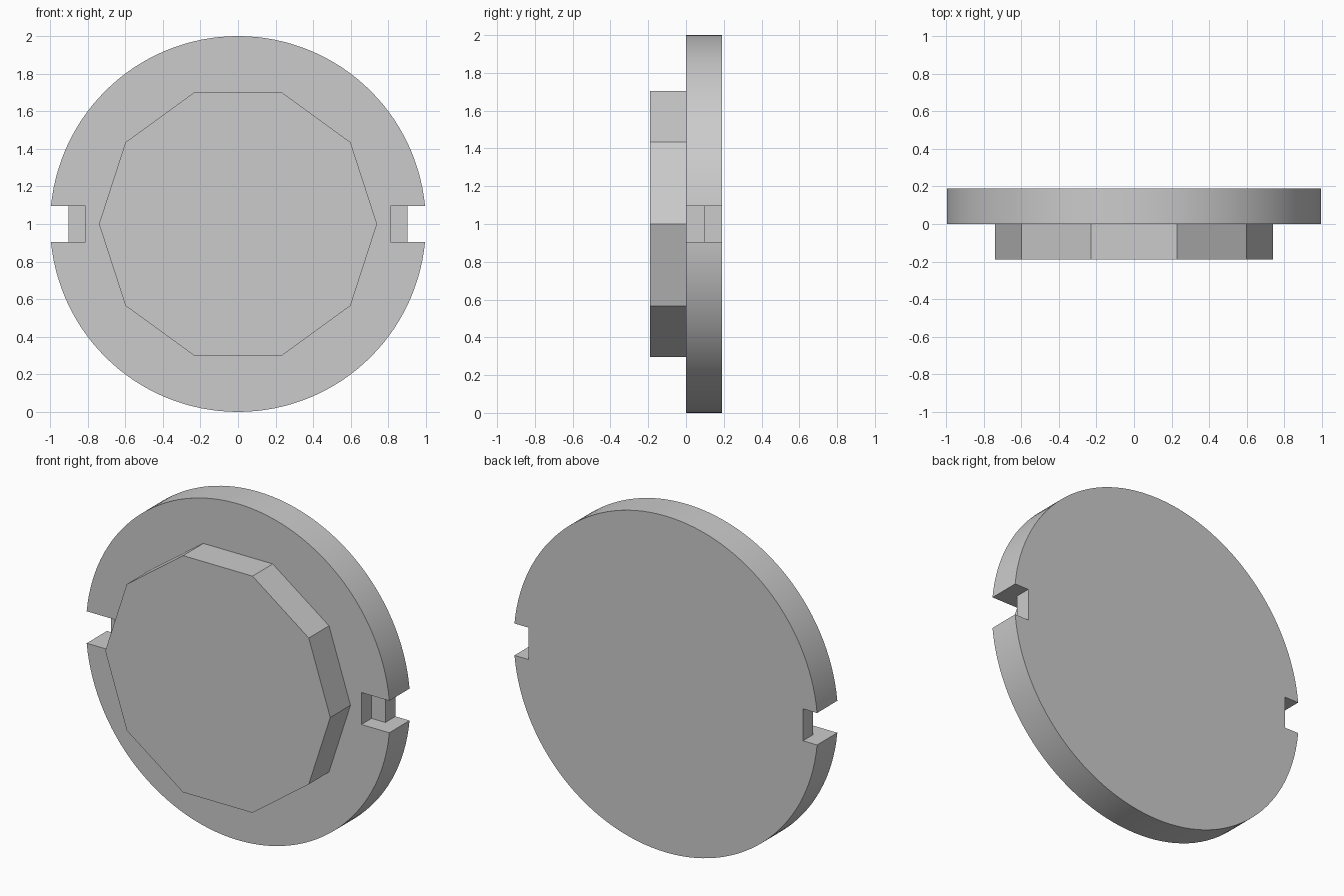
import bpy, bmesh, math

cube = bpy.data.objects.get("Cube")
if cube:
    bpy.data.objects.remove(cube, do_unlink=True)

R, THICK, CZ = 1.0, 0.19, 1.0           # disc radius, layer depth, centre height
NOTCH_HALF, NOTCH_X, POCKET_X = 0.095, 0.903, 0.812

grey = bpy.data.materials.new("light grey")
grey.use_nodes = True
colour = (0.6, 0.6, 0.6, 1.0)
grey.diffuse_color = colour
grey.node_tree.nodes["Principled BSDF"].inputs["Base Color"].default_value = colour


def prism(name, outline, offset):
    """Extrude a closed outline of 3D points along offset."""
    bm = bmesh.new()
    face = bm.faces.new([bm.verts.new(p) for p in outline])
    ext = bmesh.ops.extrude_face_region(bm, geom=[face], use_keep_orig=True)
    bmesh.ops.translate(bm, vec=offset,
                        verts=[v for v in ext["geom"] if isinstance(v, bmesh.types.BMVert)])
    bmesh.ops.recalc_face_normals(bm, faces=bm.faces)
    mesh = bpy.data.meshes.new(name)
    bm.to_mesh(mesh)
    bm.free()
    mesh.materials.append(grey)
    obj = bpy.data.objects.new(name, mesh)
    bpy.context.collection.objects.link(obj)
    return obj


def ring(sides, radius, y):
    """Regular polygon facing the front, first corner on +x."""
    return [(radius * math.cos(2 * math.pi * i / sides), y,
             CZ + radius * math.sin(2 * math.pi * i / sides)) for i in range(sides)]


# Round base disc
disc = prism("base_disc", ring(128, R, 0), (0, THICK, 0))

# Stepped notch on each side: a slot right through, with a deeper pocket in front
step = [(POCKET_X, -0.1), (1.2, -0.1), (1.2, THICK + 0.1),
        (NOTCH_X, THICK + 0.1), (NOTCH_X, THICK / 2), (POCKET_X, THICK / 2)]
bpy.context.view_layer.objects.active = disc
for side, label in ((1, "left"), (-1, "right")):
    cutter = prism(label + "_notch_cutter",
                   [(side * x, y, CZ - NOTCH_HALF) for x, y in step],
                   (0, 0, 2 * NOTCH_HALF))
    cutter.hide_render = True
    cut = disc.modifiers.new(label + "_notch", 'BOOLEAN')
    cut.operation, cut.solver, cut.object = 'DIFFERENCE', 'EXACT', cutter
    bpy.ops.object.modifier_apply(modifier=cut.name)
    bpy.data.objects.remove(cutter, do_unlink=True)

# Smooth rim with sharp edges
disc.select_set(True)
bpy.ops.object.shade_smooth_by_angle(angle=math.radians(30))

# Ten-sided boss on the front, sunk slightly into the disc
prism("front_boss", ring(10, 0.74, -THICK), (0, THICK + 0.02, 0))
